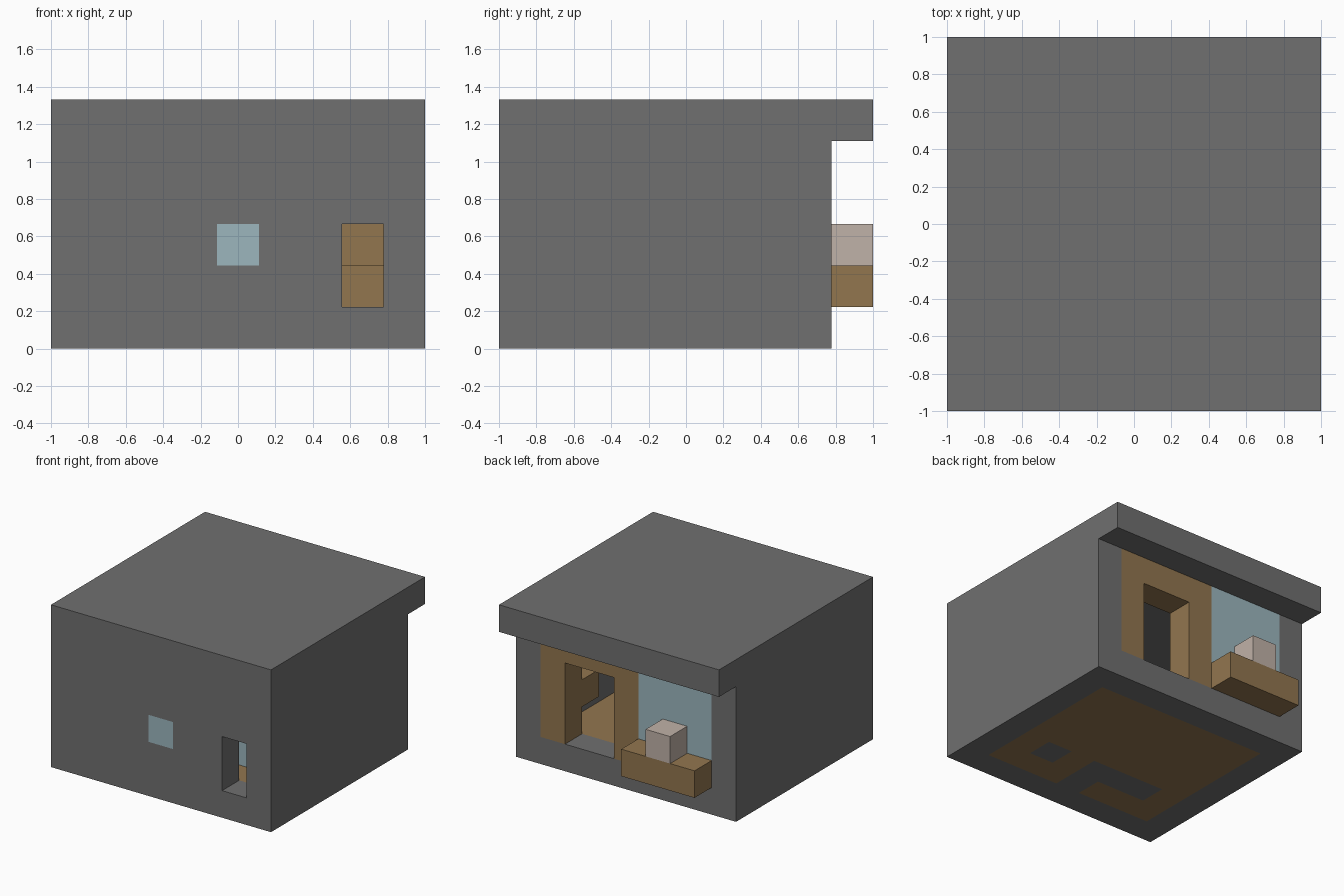
import bpy
import bmesh
from mathutils import Vector

if "Cube" in bpy.data.objects:
    bpy.data.objects.remove(bpy.data.objects["Cube"], do_unlink=True)

U = 2 / 9      # one block
HALF = 4.5     # half the plan, in blocks


def material(name, rgb):
    m = bpy.data.materials.new(name)
    m.use_nodes = True
    m.diffuse_color = (*rgb, 1)
    m.node_tree.nodes["Principled BSDF"].inputs["Base Color"].default_value = (*rgb, 1)
    return m


STONE = material("grey stone", (0.162, 0.162, 0.162))
WOOD = material("brown wood", (0.288, 0.181, 0.078))
GLASS = material("pale blue glass", (0.335, 0.468, 0.515))
CRATE = material("pale pinkish grey", (0.527, 0.445, 0.392))


def place(p):
    return Vector((p[0] - HALF, p[1] - HALF, p[2])) * U


def finish(name, bm, *mats):
    mesh = bpy.data.meshes.new(name)
    bm.to_mesh(mesh)
    bm.free()
    ob = bpy.data.objects.new(name, mesh)
    bpy.context.collection.objects.link(ob)
    for m in mats:
        mesh.materials.append(m)
    return ob


def block(name, x, y, z, mat):
    """Box spanning the given ranges, counted in blocks."""
    bm = bmesh.new()
    bmesh.ops.create_cube(bm, size=1)
    for v in bm.verts:
        v.co = place([r[0] if c < 0 else r[1] for c, r in zip(v.co, (x, y, z))])
    return finish(name, bm, mat)


def cut(ob, x, y, z):
    """Cut a box-shaped opening and remove the cutter."""
    cutter = block("cutter", x, y, z, ob.data.materials[0])
    mod = ob.modifiers.new("opening", "BOOLEAN")
    mod.operation = "DIFFERENCE"
    mod.solver = "EXACT"
    mod.object = cutter
    bpy.context.view_layer.objects.active = ob
    bpy.ops.object.modifier_apply(modifier=mod.name)
    bpy.data.objects.remove(cutter, do_unlink=True)


# Stone shell
block("roof", (0, 9), (0, 9), (5, 6), STONE)
block("right_wall", (0, 1), (0, 8), (0, 5), STONE)
block("left_wall", (8, 9), (0, 8), (0, 5), STONE)
block("back_sill", (1, 8), (7, 8), (0, 1), STONE)
front = block("front_wall", (1, 8), (0, 1), (0, 5), STONE)
cut(front, (4, 5), (-1, 2), (2, 3))
# The tall opening reaches the side wall
cut(front, (7, 8.5), (-1, 2), (1, 3))
block("front_window", (4, 5), (0, 1), (2, 3), GLASS)

# Back wall: wooden door surround and shop window
surround = block("door_surround", (4, 8), (7, 8), (1, 5), WOOD)
cut(surround, (5, 7), (6, 9), (0, 4))
block("window_base", (1, 4), (7, 8), (1, 2), WOOD)
block("shop_window", (1, 4), (7, 8), (2, 5), GLASS)

# Outside bench with a crate on it
block("bench", (1, 4), (8, 9), (1, 2), WOOD)
block("crate", (2, 3), (8, 9), (2, 3), CRATE)

# Wooden floor, stone under the glass counters
FOOTINGS = {(4, 1), (4, 2), (3, 2), (2, 2), (6, 2)}
bm = bmesh.new()
bmesh.ops.create_grid(bm, x_segments=7, y_segments=6, size=0.5)
for v in bm.verts:
    v.co = place((4.5 + 7 * v.co.x, 4 + 6 * v.co.y, 0))
for f in bm.faces:
    c = f.calc_center_median() / U
    f.material_index = int((int(c.x + HALF), int(c.y + HALF)) in FOOTINGS)
top = bmesh.ops.duplicate(bm, geom=bm.verts[:] + bm.edges[:] + bm.faces[:])["geom"]
bmesh.ops.translate(bm, vec=(0, 0, U), verts=[g for g in top if isinstance(g, bmesh.types.BMVert)])
bmesh.ops.reverse_faces(bm, faces=[f for f in bm.faces if f.calc_center_median().z < U / 2])
finish("floor", bm, WOOD, STONE)

# Inside: glass counters and a wall shelf
block("counter_long", (2, 5), (2, 3), (1, 2), GLASS)
block("counter_return", (4, 5), (1, 2), (1, 2), GLASS)
block("counter_small", (6, 7), (2, 3), (1, 2), GLASS)
block("wall_shelf", (7, 8), (6, 7), (2, 3), WOOD)
